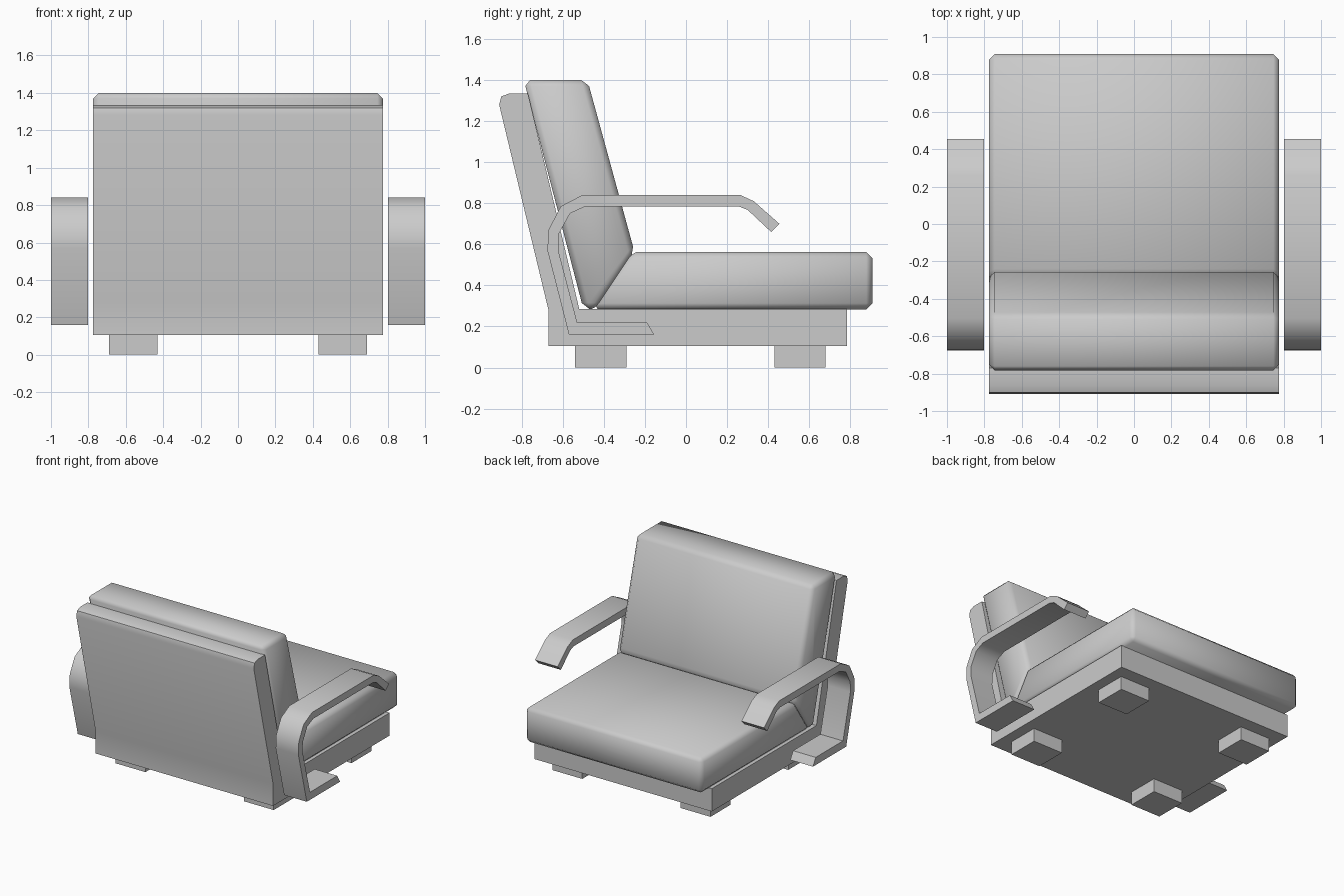
import bpy
import bmesh
import math

cube = bpy.data.objects.get("Cube")
if cube:
    bpy.data.objects.remove(cube, do_unlink=True)

grey = bpy.data.materials.new("plain grey")
grey.use_nodes = True
grey.diffuse_color = (0.6, 0.6, 0.6, 1)
grey.node_tree.nodes["Principled BSDF"].inputs["Base Color"].default_value = (0.6, 0.6, 0.6, 1)

HALF = 0.775


def extrude_profile(name, profile, x0, x1, bevel=0.0, smooth=0):
    """Side profile of (y, z) points swept across x."""
    bm = bmesh.new()
    face = bm.faces.new([bm.verts.new((x0, y, z)) for y, z in profile])
    swept = bmesh.ops.extrude_face_region(bm, geom=[face])["geom"]
    verts = [v for v in swept if isinstance(v, bmesh.types.BMVert)]
    bmesh.ops.translate(bm, verts=verts, vec=(x1 - x0, 0, 0))
    bmesh.ops.recalc_face_normals(bm, faces=bm.faces)
    if bevel:
        bmesh.ops.bevel(bm, geom=bm.edges[:], offset=bevel, segments=1,
                        profile=0.5, affect='EDGES')
    mesh = bpy.data.meshes.new(name)
    bm.to_mesh(mesh)
    bm.free()
    mesh.materials.append(grey)
    obj = bpy.data.objects.new(name, mesh)
    bpy.context.collection.objects.link(obj)
    if smooth:
        bpy.ops.object.select_all(action='DESELECT')
        obj.select_set(True)
        bpy.context.view_layer.objects.active = obj
        bpy.ops.object.shade_smooth_by_angle(angle=math.radians(smooth))
    return obj


def box(y0, y1, z0, z1):
    return [(y0, z0), (y1, z0), (y1, z1), (y0, z1)]


# Base with the reclined back shell rising from its rear
frame = [(-0.67, 0.105), (0.785, 0.105), (0.785, 0.285), (-0.52, 0.285),
         (-0.77, 1.335), (-0.86, 1.335), (-0.9, 1.32), (-0.91, 1.28), (-0.67, 0.28)]
extrude_profile("base_and_back_shell", frame, -HALF, HALF, smooth=50)

# Cushions
back = [(-0.79, 1.4), (-0.48, 1.4), (-0.25, 0.56), (-0.43, 0.285), (-0.5, 0.285)]
extrude_profile("back_cushion", back, -HALF, HALF, bevel=0.03, smooth=60)
seat = [(-0.46, 0.283), (0.908, 0.283), (0.908, 0.563), (-0.27, 0.563)]
extrude_profile("seat_cushion", seat, -HALF, HALF, bevel=0.03, smooth=60)

# Bent flat arms: outer line, then inner line back
arm = [(-0.155, 0.16), (-0.57, 0.16), (-0.675, 0.57), (-0.67, 0.67), (-0.61, 0.785),
       (-0.505, 0.84), (0.265, 0.84), (0.33, 0.81), (0.455, 0.7),
       (0.415, 0.66), (0.3, 0.768), (0.255, 0.785), (-0.49, 0.785), (-0.565, 0.75),
       (-0.62, 0.65), (-0.622, 0.57), (-0.53, 0.22), (-0.19, 0.22)]
for side, s in (("left", 1), ("right", -1)):
    extrude_profile(side + "_arm", arm, s * 0.802, s * 1.0, smooth=50)
    # Block feet
    for end, y in (("front", 0.43), ("rear", -0.54)):
        extrude_profile(f"{end}_{side}_foot", box(y, y + 0.25, 0, 0.105),
                        s * 0.43, s * 0.69)
